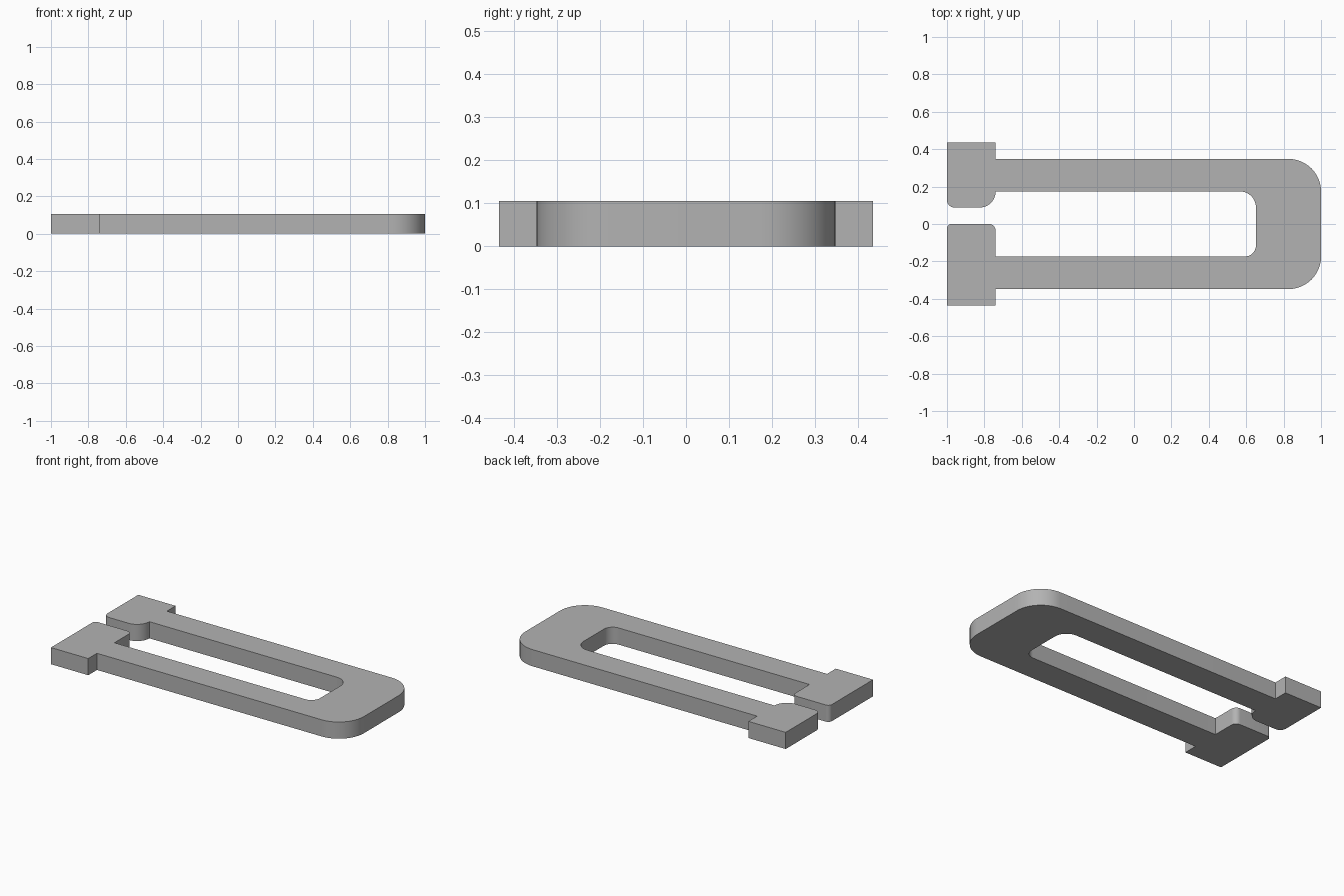
import bpy, bmesh, math
from mathutils import Vector

cube = bpy.data.objects.get("Cube")
if cube:
    bpy.data.objects.remove(cube)

HEIGHT = 0.105
ARM_OUT, ARM_IN, HEAD_OUT = 0.348, 0.174, 0.435
NECK = -0.74

# Outline corners: x, y, rounding radius (counter-clockwise)
corners = [
    (-1, -HEAD_OUT, 0), (NECK, -HEAD_OUT, 0), (NECK, -ARM_OUT, 0),
    (1, -ARM_OUT, 0.174), (1, ARM_OUT, 0.174),
    (NECK, ARM_OUT, 0), (NECK, HEAD_OUT, 0), (-1, HEAD_OUT, 0),
    (-1, 0.088, 0.04), (NECK, 0.088, 0.085), (NECK, ARM_IN, 0),
    (0.652, ARM_IN, 0.085), (0.652, -ARM_IN, 0.06),
    (NECK, -ARM_IN, 0), (NECK, 0, 0.035), (-1, 0, 0.025),
]


def rounded(points, steps=12):
    """Replace each square corner that has a radius with an arc."""
    outline = []
    for i, (x, y, r) in enumerate(points):
        p = Vector((x, y, 0))
        if r == 0:
            outline.append(p)
            continue
        before = (Vector((*points[i - 1][:2], 0)) - p).normalized()
        after = (Vector((*points[(i + 1) % len(points)][:2], 0)) - p).normalized()
        centre = p + (before + after) * r
        for s in range(steps + 1):
            a = math.pi / 2 * s / steps
            outline.append(centre - after * r * math.cos(a) - before * r * math.sin(a))
    return outline


# Flat clip extruded from its outline
bm = bmesh.new()
base = bm.faces.new([bm.verts.new(p) for p in rounded(corners)])
extruded = bmesh.ops.extrude_face_region(bm, geom=[base], use_keep_orig=True)
top = [g for g in extruded["geom"] if isinstance(g, bmesh.types.BMVert)]
bmesh.ops.translate(bm, verts=top, vec=(0, 0, HEIGHT))
bmesh.ops.recalc_face_normals(bm, faces=bm.faces)
mesh = bpy.data.meshes.new("open_clip")
bm.to_mesh(mesh)
bm.free()
clip = bpy.data.objects.new("open_clip", mesh)
bpy.context.collection.objects.link(clip)

# Plain grey material
grey = bpy.data.materials.new("grey")
grey.use_nodes = True
colour = (0.45, 0.45, 0.45, 1)
grey.diffuse_color = colour
grey.node_tree.nodes["Principled BSDF"].inputs["Base Color"].default_value = colour
mesh.materials.append(grey)

# Smooth arcs, sharp edges
bpy.ops.object.select_all(action="DESELECT")
clip.select_set(True)
bpy.context.view_layer.objects.active = clip
bpy.ops.object.shade_smooth_by_angle(angle=math.radians(30))
